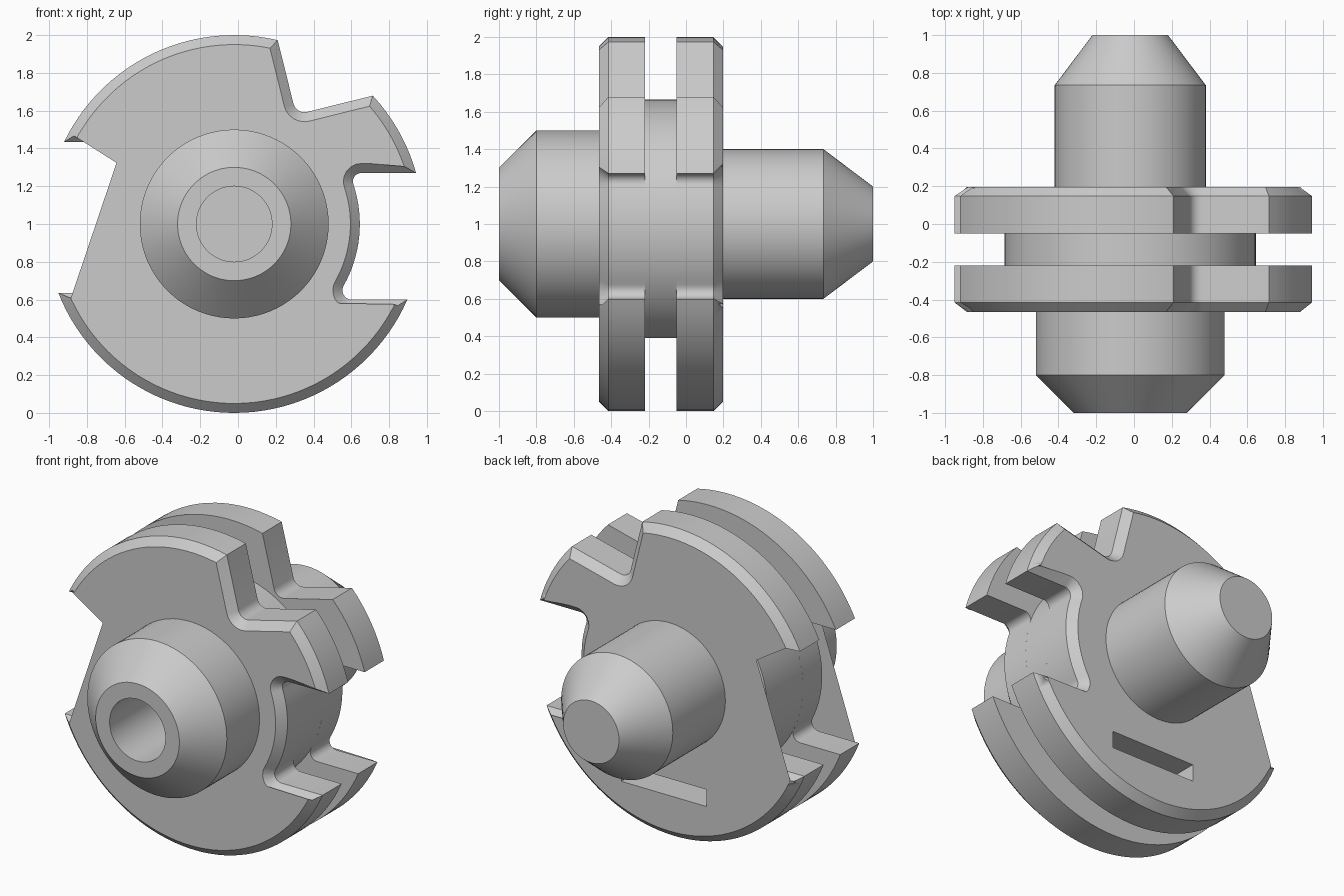
import bpy, bmesh
from math import sin, cos, asin, pi, radians, degrees
from mathutils import Vector

if "Cube" in bpy.data.objects:
    bpy.data.objects.remove(bpy.data.objects["Cube"])

CX, CZ = -0.02, 1.0      # rotation axis position (axis runs along y)
R_OUT, R_IN = 1.0, 0.665
CHAMFER = 0.05


def polar(r, deg):
    return Vector((r * cos(radians(deg)), r * sin(radians(deg))))


def arc(r, a0, a1, step=3.0):
    n = max(2, round(abs(a1 - a0) / step))
    return [polar(r, a0 + (a1 - a0) * i / n) for i in range(n + 1)]


def fillet(a, p, b, n=6):
    """Circular blend from a to b around corner p, without the end points."""
    w = (b - a).length / ((a - p).length + (b - p).length)
    out = []
    for i in range(1, n):
        t = i / n
        k = 2 * w * t * (1 - t)
        out.append((a * (1 - t) ** 2 + p * k + b * t * t) / ((1 - t) ** 2 + k + t * t))
    return out


def side_notch(a0, a1, t0, t1):
    """Notch floor between two walls, with a fillet at each end."""
    p0, p1 = polar(R_IN, a0), polar(R_IN, a1)
    s0, s1 = a0 + degrees(t0 / R_IN), a1 - degrees(t1 / R_IN)
    side = Vector((-1 if p0.x < 0 else 1, 0))
    w0, w1 = p0 + side * t0, p1 + side * t1
    floor = arc(R_IN, s0, s1)
    return [w0] + fillet(w0, p0, floor[0]) + floor + fillet(floor[-1], p1, w1) + [w1]


def v_notch(prev, corner, nxt, t):
    a = corner + (prev - corner).normalized() * t
    b = corner + (nxt - corner).normalized() * t
    return [a] + fillet(a, corner, b) + [b]


def height_angle(z, r):
    return degrees(asin(z / r))


def plate_outline():
    top = arc(R_OUT, 76.7, 180 - height_angle(0.435, R_OUT))
    bottom = arc(R_OUT, 180 + height_angle(0.365, R_OUT), 360 - height_angle(0.4, R_OUT))
    right = arc(R_OUT, height_angle(0.27, R_OUT), 42.8)
    left_gap = side_notch(180 - height_angle(0.435, R_IN),
                          180 + height_angle(0.365, R_IN), 0.1, 0.085)
    right_gap = side_notch(360 - height_angle(0.4, R_IN),
                           360 + height_angle(0.27, R_IN), 0.09, 0.065)
    upper_gap = v_notch(right[-1], Vector((0.328, 0.579)), top[0], 0.06)
    return top + left_gap + bottom + right_gap + right + upper_gap


def inset(pts, d):
    """Mitred inward offset of a counter-clockwise outline."""
    out = []
    for i, p in enumerate(pts):
        e0 = (p - pts[i - 1]).normalized()
        e1 = (pts[(i + 1) % len(pts)] - p).normalized()
        n0, n1 = Vector((-e0.y, e0.x)), Vector((-e1.y, e1.x))
        out.append(p + (n0 + n1) * d / (1 + n0.dot(n1)))
    return out


def finish(name, bm):
    bmesh.ops.recalc_face_normals(bm, faces=bm.faces)
    mesh = bpy.data.meshes.new(name)
    bm.to_mesh(mesh)
    bm.free()
    ob = bpy.data.objects.new(name, mesh)
    bpy.context.collection.objects.link(ob)
    return ob


def loft(name, sections, closed=False):
    """Skin (outline, y) sections; cap the ends unless closed into a tube."""
    bm = bmesh.new()
    rings = [[bm.verts.new((p.x + CX, y, p.y + CZ)) for p in pts] for pts, y in sections]
    pairs = list(zip(rings, rings[1:]))
    if closed:
        pairs.append((rings[-1], rings[0]))
    for a, b in pairs:
        for i in range(len(a)):
            j = (i + 1) % len(a)
            bm.faces.new((a[i], a[j], b[j], b[i]))
    if not closed:
        bm.faces.new(rings[0])
        bm.faces.new(rings[-1])
    return finish(name, bm)


def turned(name, profile, closed=False, n=80):
    return loft(name, [([polar(r, 360 * i / n) for i in range(n)], y) for r, y in profile], closed)


# Two notched plates with chamfered outer faces
outline = plate_outline()
small = inset(outline, CHAMFER)
front_plate = loft("front_plate", [(small, -0.465), (outline, -0.415), (outline, -0.22)])
rear_plate = loft("rear_plate", [(outline, -0.05), (outline, 0.147), (small, 0.197)])

# Round core in the groove between the plates
core = turned("groove_core", [(R_IN, -0.22), (R_IN, -0.05)])

# Hollow front boss and solid rear pin
boss = turned("front_boss", [(0.2, -1), (0.3, -1), (0.5, -0.8), (0.5, -0.465), (0.2, -0.465)], True)
pin = turned("rear_pin", [(0.4, 0.197), (0.4, 0.735), (0.2, 1)])

# Rectangular slot cut through the rear plate into the core
bm = bmesh.new()
bmesh.ops.create_cube(bm, size=1)
for v in bm.verts:
    v.co = Vector((0.02 + v.co.x * 0.61, 0.04 + v.co.y * 0.53, 0.335 + v.co.z * 0.11))
slot = finish("slot_cutter", bm)
slot.hide_render = True
slot.hide_set(True)
for ob in (rear_plate, core):
    m = ob.modifiers.new("slot", 'BOOLEAN')
    m.operation, m.object, m.solver = 'DIFFERENCE', slot, 'EXACT'

# Smooth the curved walls, keep chamfers crisp
for ob in (front_plate, rear_plate, core, boss, pin):
    bpy.ops.object.select_all(action='DESELECT')
    ob.select_set(True)
    bpy.context.view_layer.objects.active = ob
    bpy.ops.object.shade_smooth_by_angle(angle=radians(28))
